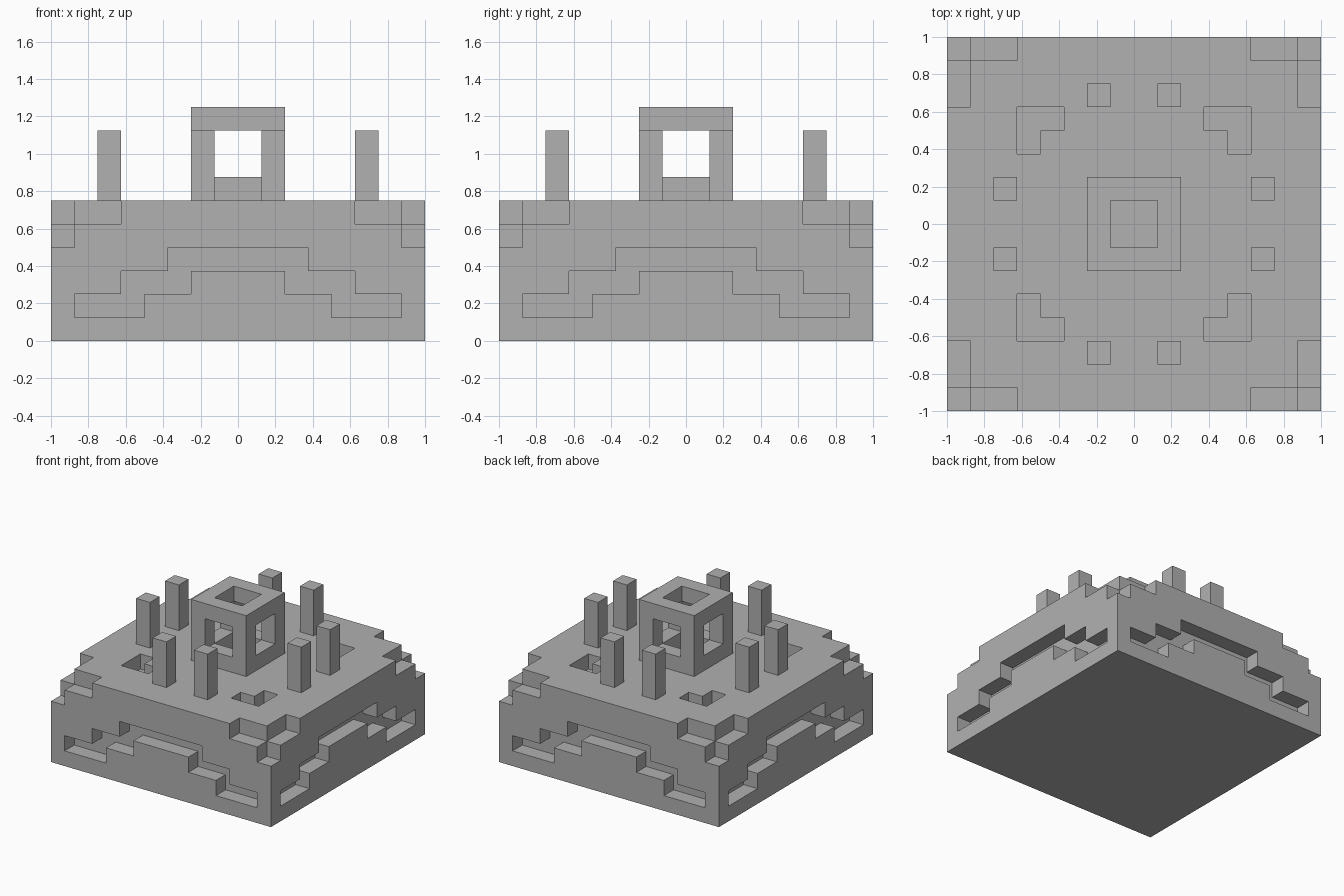
import bpy
import bmesh
import math
from mathutils import Vector

cube = bpy.data.objects.get("Cube")
if cube:
    bpy.data.objects.remove(cube, do_unlink=True)

UNIT = 0.125  # edge of one block

stone = bpy.data.materials.new("grey_stone")
stone.use_nodes = True
GREY = (0.44, 0.44, 0.44, 1.0)
stone.diffuse_color = GREY
stone.node_tree.nodes["Principled BSDF"].inputs["Base Color"].default_value = GREY


def build_blocks(name, cells):
    """Skin a set of block cells with its outer faces, then merge flat areas."""
    bm = bmesh.new()
    for cell in cells:
        for axis in range(3):
            for side in (-1, 1):
                near = list(cell)
                near[axis] += side
                if tuple(near) in cells:
                    continue
                normal = Vector((0, 0, 0))
                normal[axis] = side
                a = Vector((0, 0, 0))
                a[(axis + 1) % 3] = 0.5
                b = normal.cross(a)
                mid = Vector(cell) + Vector((0.5, 0.5, 0.5)) + normal / 2
                ring = (mid - a - b, mid + a - b, mid + a + b, mid - a + b)
                bm.faces.new([bm.verts.new(p * UNIT) for p in ring])
    bmesh.ops.remove_doubles(bm, verts=bm.verts, dist=UNIT / 100)
    bmesh.ops.dissolve_limit(bm, angle_limit=math.radians(1),
                             verts=bm.verts, edges=bm.edges)
    mesh = bpy.data.meshes.new(name)
    bm.to_mesh(mesh)
    bm.free()
    mesh.materials.append(stone)
    obj = bpy.data.objects.new(name, mesh)
    bpy.context.collection.objects.link(obj)
    return obj


def mirrored(i):
    """Distance of a cell from the centre plane."""
    return i if i >= 0 else -1 - i


# Stepped groove on each wall: layer -> range of cells out from the middle
GROOVE = {1: (4, 6), 2: (2, 4), 3: (0, 2)}


def carved(p, q, k):
    # Arched groove, one block deep
    for along, depth in ((p, q), (q, p)):
        if depth == 7 and k in GROOVE:
            low, high = GROOVE[k]
            if low <= along <= high:
                return True
    # Stepped upper corners
    if k == 5 and max(p, q) == 7 and min(p, q) >= 5:
        return True
    if k == 4 and p == q == 7:
        return True
    # L-shaped pits in the top
    return k == 5 and {p, q} <= {3, 4} and max(p, q) == 4


# Base slab with its carvings
base = {(i, j, k) for i in range(-8, 8) for j in range(-8, 8) for k in range(6)
        if not carved(mirrored(i), mirrored(j), k)}
build_blocks("base", base)

# Open cube frame in the middle: cells on at least two outer sides
frame = {(i, j, k) for i in range(-2, 2) for j in range(-2, 2) for k in range(6, 10)
         if (i in (-2, 1)) + (j in (-2, 1)) + (k in (6, 9)) >= 2}
build_blocks("centre_frame", frame)

# Ring of eight posts
number = 0
for near in (-2, 1):
    for far in (-6, 5):
        for i, j in ((near, far), (far, near)):
            number += 1
            build_blocks(f"post_{number}", {(i, j, k) for k in range(6, 9)})
